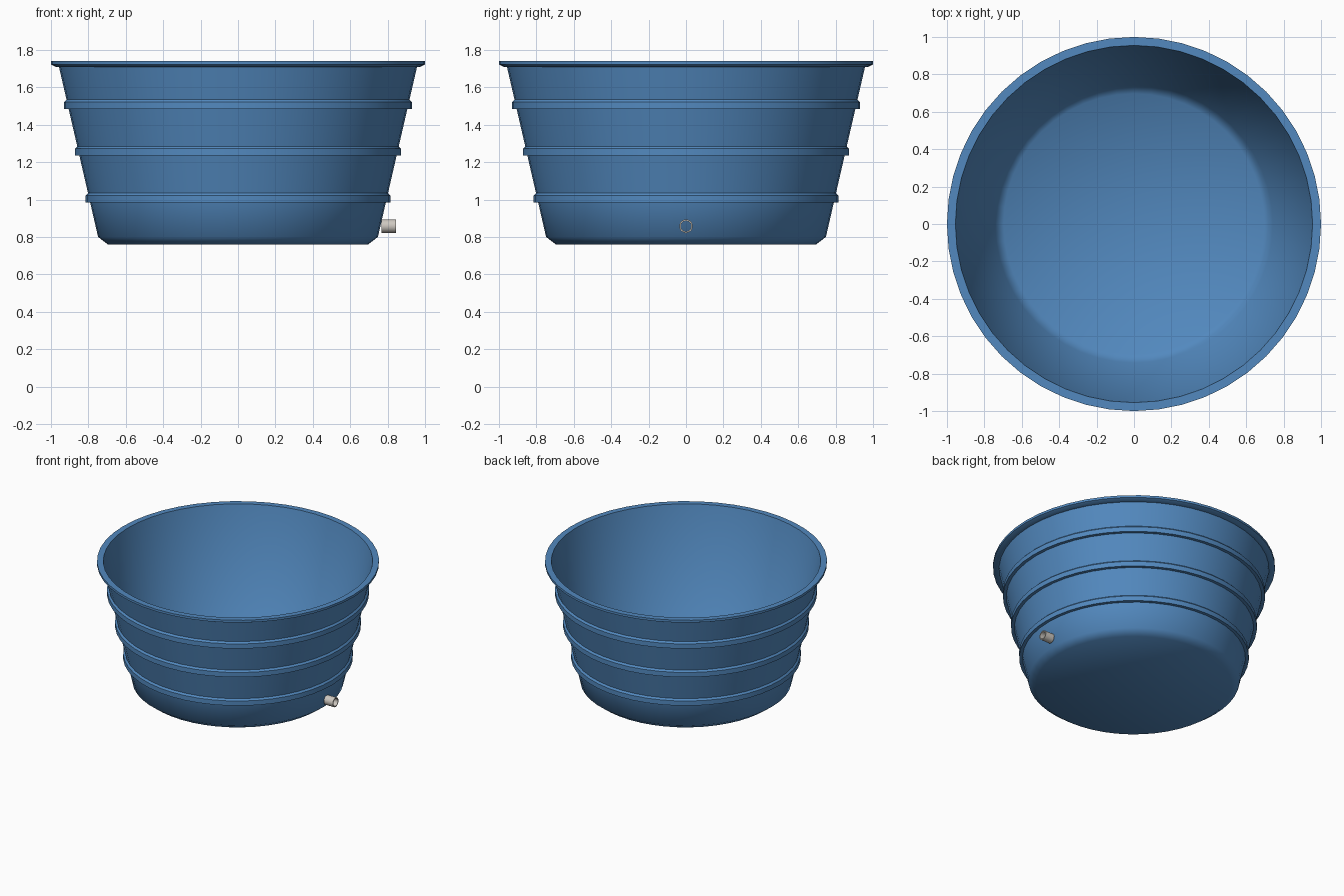
import bpy, bmesh
from math import cos, sin, pi, radians
from mathutils import Matrix

cube = bpy.data.objects.get("Cube")
if cube:
    bpy.data.objects.remove(cube)


def material(name, rgb):
    m = bpy.data.materials.new(name)
    m.use_nodes = True
    m.diffuse_color = (*rgb, 1)
    m.node_tree.nodes["Principled BSDF"].inputs["Base Color"].default_value = (*rgb, 1)
    return m


blue = material("blue plastic", (0.085, 0.25, 0.52))
grey = material("warm grey metal", (0.62, 0.58, 0.53))


def lathe(name, profile, mat, sides, closed=False, transform=Matrix()):
    """Spin (radius, height) points about z; zero radius makes a pole."""
    bm = bmesh.new()
    rings = []
    for r, z in profile:
        if r == 0:
            rings.append([bm.verts.new((0, 0, z))] * sides)
        else:
            rings.append([bm.verts.new((r * cos(2 * pi * i / sides),
                                        r * sin(2 * pi * i / sides), z))
                          for i in range(sides)])
    pairs = list(zip(rings, rings[1:]))
    if closed:
        pairs.append((rings[-1], rings[0]))
    for a, b in pairs:
        for i in range(sides):
            j = (i + 1) % sides
            bm.faces.new(dict.fromkeys((a[i], a[j], b[j], b[i])))
    bmesh.ops.recalc_face_normals(bm, faces=bm.faces)
    bm.transform(transform)
    mesh = bpy.data.meshes.new(name)
    bm.to_mesh(mesh)
    bm.free()
    mesh.materials.append(mat)
    obj = bpy.data.objects.new(name, mesh)
    bpy.context.collection.objects.link(obj)
    bpy.ops.object.select_all(action="DESELECT")
    obj.select_set(True)
    bpy.context.view_layer.objects.active = obj
    bpy.ops.object.shade_smooth_by_angle(angle=radians(42))
    return obj


def wall(z):
    """Outer radius of the tapered wall."""
    return 0.748 + (z - 0.80) * 0.23


# Tub shell: base, tapered wall with three raised bands, rolled rim, inside
tub = [(0, 0.76), (0.695, 0.76), (wall(0.80), 0.80)]
for z in (0.985, 1.235, 1.485):
    band = wall(z) + 0.024
    tub += [(wall(z), z), (band, z), (band, z + 0.037), (wall(z + 0.05), z + 0.05)]
tub += [(wall(1.71), 1.71), (0.975, 1.71), (1.0, 1.722), (1.0, 1.74),
        (0.955, 1.74), (0.742, 0.81), (0.697, 0.77), (0, 0.77)]
lathe("tub", tub, blue, 48)

# Drain pipe: short hollow tube on the left side
lathe("drain_pipe", [(0.036, 0.768), (0.036, 0.845), (0.028, 0.845), (0.028, 0.768)],
      grey, 24, closed=True,
      transform=Matrix.Translation((0, 0, 0.858)) @ Matrix.Rotation(pi / 2, 4, "Y"))
